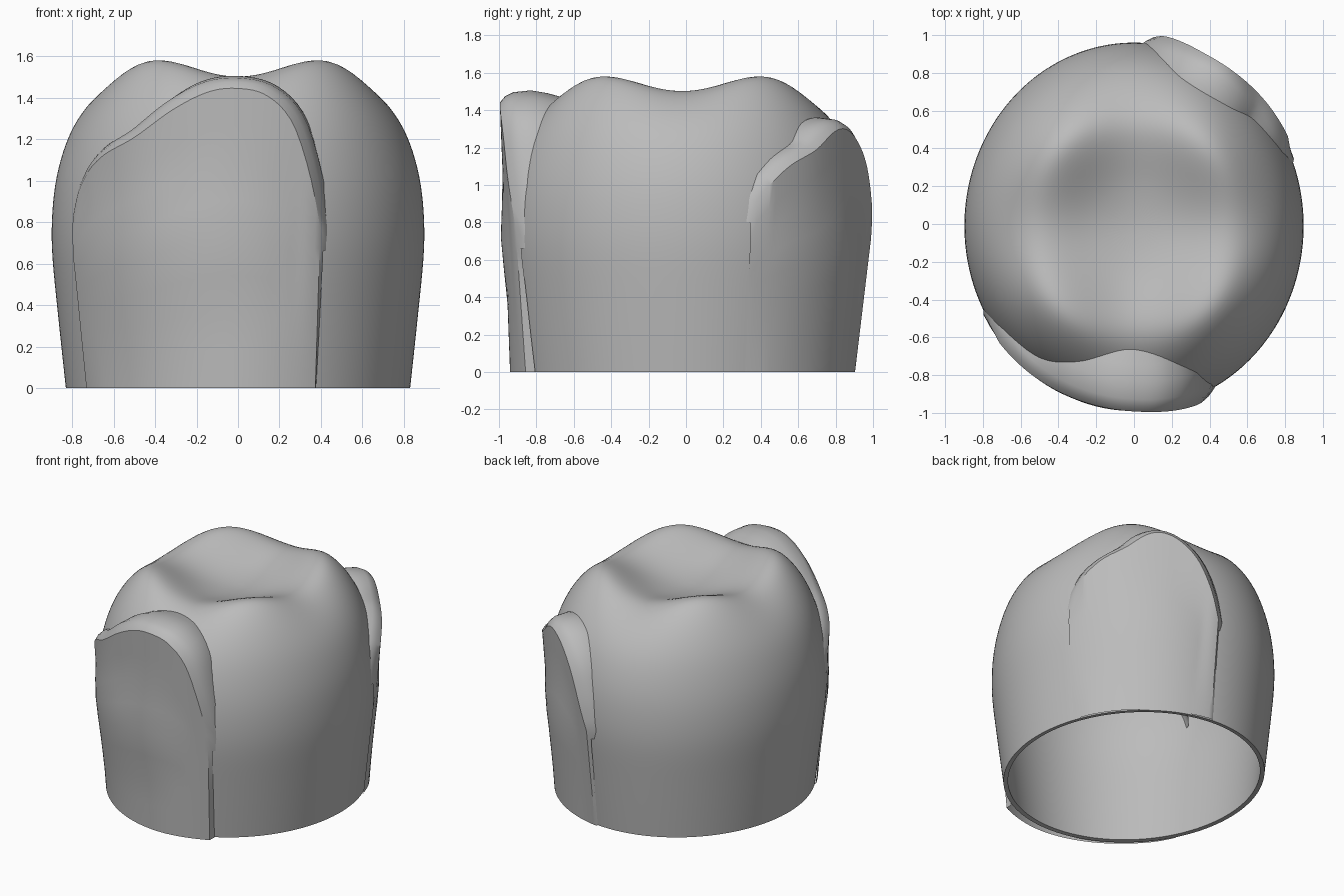
import bpy
import bmesh
from math import cos, sin, radians, tau, hypot

old = bpy.data.objects.get("Cube")
if old:
    bpy.data.objects.remove(old)

grey = bpy.data.materials.new("neutral grey")
grey.use_nodes = True
color = (0.5, 0.5, 0.5, 1)
grey.diffuse_color = color
grey.node_tree.nodes["Principled BSDF"].inputs["Base Color"].default_value = color


def finish(name, bm, angle, subdivide=0, wall=0.0):
    """Turn a bmesh into a smooth object, with optional subdivision and wall."""
    bmesh.ops.recalc_face_normals(bm, faces=bm.faces)
    mesh = bpy.data.meshes.new(name)
    bm.to_mesh(mesh)
    bm.free()
    obj = bpy.data.objects.new(name, mesh)
    bpy.context.collection.objects.link(obj)
    mesh.materials.append(grey)
    if subdivide:
        mod = obj.modifiers.new("rounding", 'SUBSURF')
        mod.levels = mod.render_levels = subdivide
    if wall:
        mod = obj.modifiers.new("wall", 'SOLIDIFY')
        mod.thickness = wall
        mod.offset = -1
    bpy.ops.object.select_all(action='DESELECT')
    obj.select_set(True)
    bpy.context.view_layer.objects.active = obj
    bpy.ops.object.convert(target='MESH')
    bpy.ops.object.shade_smooth_by_angle(angle=radians(angle))


def bridge(bm, a, b, closed=False):
    """Quads between two rows of vertices."""
    n = len(a)
    for i in range(n if closed else n - 1):
        j = (i + 1) % n
        bm.faces.new((a[i], a[j], b[j], b[i]))


def lookup(points, x):
    """Smoothed interpolation through (x, value) points."""
    def slope(i):
        lo, hi = points[max(i - 1, 0)], points[min(i + 1, len(points) - 1)]
        return (hi[1] - lo[1]) / (hi[0] - lo[0])
    for i in range(len(points) - 1):
        (x0, v0), (x1, v1) = points[i], points[i + 1]
        if x <= x1:
            d = x1 - x0
            t = (x - x0) / d
            return ((1 + 2 * t) * (1 - t) ** 2 * v0 + t * (1 - t) ** 2 * d * slope(i)
                    + t * t * (3 - 2 * t) * v1 + t * t * (t - 1) * d * slope(i + 1))
    return points[-1][1]


# Crown shell: rings of (radius, height on the axes, height on the diagonals)
STRETCH = 1.08
LEAN = -0.013
SEGMENTS = 48
rings = [(0.832, 0, 0), (0.856, 0.22, 0.22), (0.88, 0.45, 0.45), (0.903, 0.67, 0.67),
         (0.9, 0.85, 0.85), (0.881, 1.02, 1.02), (0.832, 1.19, 1.215),
         (0.77, 1.31, 1.36), (0.685, 1.41, 1.495), (0.58, 1.485, 1.595),
         (0.48, 1.51, 1.575), (0.36, 1.48, 1.505), (0.24, 1.44, 1.445),
         (0.12, 1.415, 1.415)]
bm = bmesh.new()
previous = None
for radius, axis_z, diagonal_z in rings:
    row = []
    for i in range(SEGMENTS):
        a = tau * i / SEGMENTS
        z = axis_z + (diagonal_z - axis_z) * (0.5 - 0.5 * cos(4 * a))
        row.append(bm.verts.new((radius * cos(a), STRETCH * radius * sin(a) + LEAN * z, z)))
    if previous:
        bridge(bm, previous, row, True)
    previous = row
pit = bm.verts.new((0, LEAN, 1.405))
for i in range(SEGMENTS):
    bm.faces.new((previous[i], previous[(i + 1) % SEGMENTS], pit))
finish("crown_shell", bm, 40, subdivide=2, wall=0.03)

wall_profile = [(axis_z, radius) for radius, axis_z, _ in rings[:10]]


def wall_radius(a, z):
    """Distance of the shell from the axis in direction a at height z."""
    return lookup(wall_profile, z) / hypot(cos(a), sin(a) / STRETCH) + LEAN * z * sin(a)


# Folded rim of a facing: (inward, upward, sideways) steps
LIP = [(0.025, 0.03, 0.045), (0.065, 0.05, 0.095), (0.16, 0.06, 0.15),
       (0.25, 0.045, 0.17), (0.34, 0.02, 0.18)]


def facing(name, arch, base_r, top_r, columns=56, steps=8):
    """Arched plate flush with the wall at its ends, its rim folding into the crown."""
    start, end = arch[0][0], arch[-1][0]
    bm = bmesh.new()
    previous = None
    for c in range(columns + 1):
        t = c / columns
        degrees = start + (end - start) * t
        a = radians(degrees)
        h = lookup(arch, degrees)
        low, high = lookup(base_r, t), lookup(top_r, t)
        taper = min(1, t / 0.12, (1 - t) / 0.018)
        row = []
        for k in range(steps + 1):
            f = k / steps
            flush = wall_radius(a, h * f) + 0.004
            r = flush + max(0, low + (high - low) * f - flush) * taper
            row.append(bm.verts.new((r * cos(a), r * sin(a), h * f)))
        # rim steps follow the outward normal of the arch
        d0, d1 = max(start, degrees - 1), min(end, degrees + 1)
        run = radians(d1 - d0) * r
        rise = lookup(arch, d1) - lookup(arch, d0)
        length = hypot(run, rise)
        for inward, up, side in LIP:
            b = a - side * rise / length / r
            rim = r - inward
            row.append(bm.verts.new((rim * cos(b), rim * sin(b), h + up * run / length)))
        if previous:
            bridge(bm, previous, row)
        previous = row
    finish(name, bm, 28)


facing("front_facing",
       [(211, 0.82), (214, 0.94), (225, 1.1), (239, 1.21), (252, 1.35), (262, 1.43),
        (270, 1.445), (278, 1.41), (285, 1.28), (290, 1.03), (295, 0.66)],
       [(0, 0.86), (0.25, 0.885), (0.7, 0.94), (1, 0.935)],
       [(0, 0.94), (0.3, 0.965), (0.7, 0.992), (0.93, 1.015), (1, 0.985)])
facing("back_facing",
       [(22, 0.8), (24.5, 0.92), (35, 1.09), (47, 1.19), (55, 1.28), (61, 1.3),
        (68, 1.25), (75, 1.12), (80, 0.93), (85, 0.65)],
       [(0, 0.85), (0.4, 0.875), (1, 0.91)],
       [(0, 0.93), (0.3, 0.95), (0.7, 0.975), (0.93, 1.007), (1, 0.99)])
